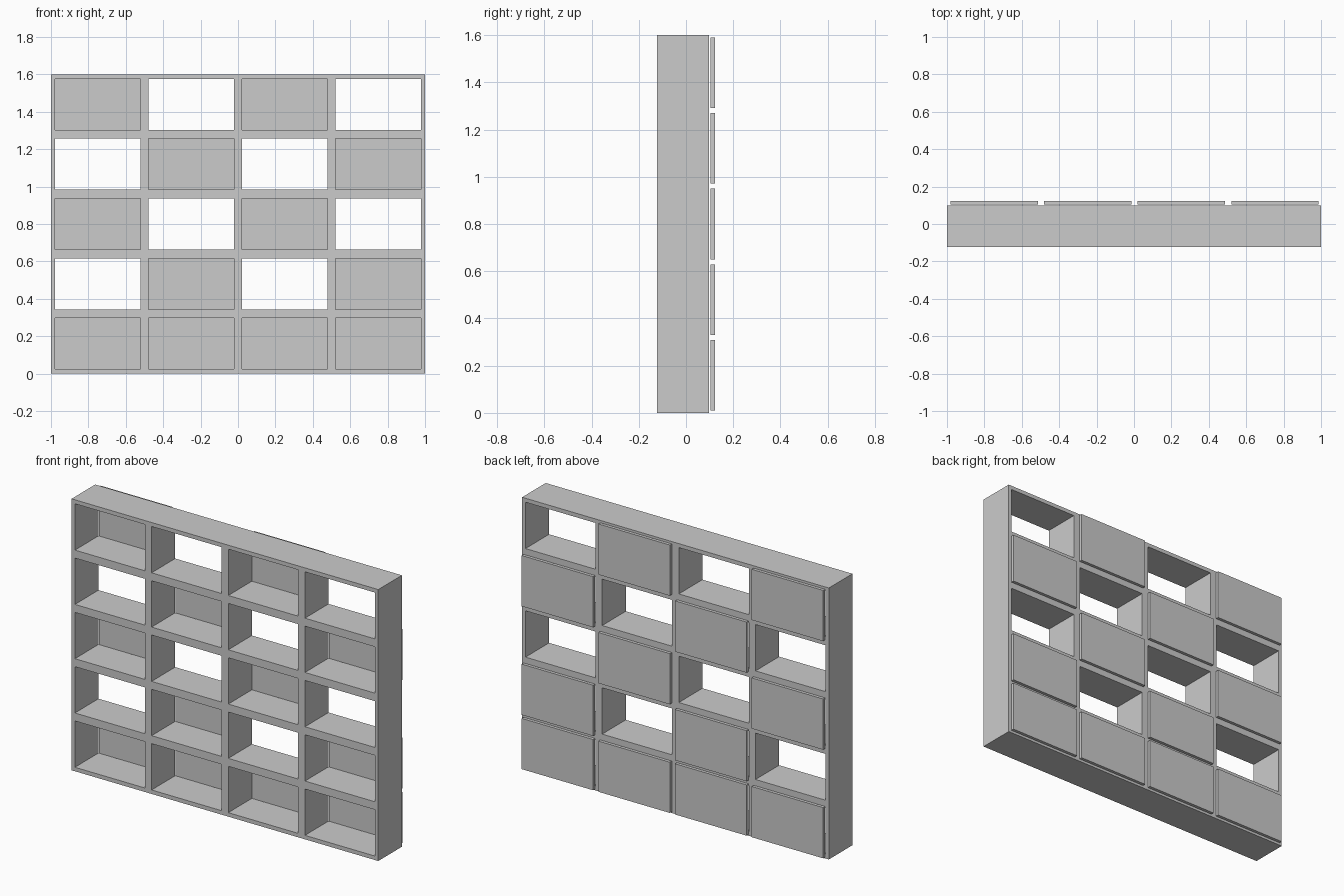
import bpy, bmesh

if "Cube" in bpy.data.objects:
    bpy.data.objects.remove(bpy.data.objects["Cube"])

COLS, ROWS = 4, 5
CELL_W, CELL_H = 0.5, 0.32
OPEN_W, OPEN_H = 0.456, 0.273
Y_FRONT, Y_BACK = -0.122, 0.098


def add_object(name, bm):
    bmesh.ops.recalc_face_normals(bm, faces=bm.faces)
    mesh = bpy.data.meshes.new(name)
    bm.to_mesh(mesh)
    bm.free()
    obj = bpy.data.objects.new(name, mesh)
    bpy.context.collection.objects.link(obj)
    return obj


def cell_centre(col, row):
    return -1 + CELL_W * (col + 0.5), CELL_H * (row + 0.5)


def edges(count, start, pitch, opening):
    vals = [start]
    for i in range(count):
        c = start + pitch * (i + 0.5)
        vals += [c - opening / 2, c + opening / 2]
    return vals + [start + pitch * count]


# Shelf frame: front grid with the openings left out, extruded to the back
xs = edges(COLS, -1, CELL_W, OPEN_W)
zs = edges(ROWS, 0, CELL_H, OPEN_H)
bm = bmesh.new()
grid = [[bm.verts.new((x, Y_FRONT, z)) for z in zs] for x in xs]
for i in range(len(xs) - 1):
    for j in range(len(zs) - 1):
        if i % 2 and j % 2:
            continue
        bm.faces.new((grid[i][j], grid[i + 1][j],
                      grid[i + 1][j + 1], grid[i][j + 1]))
res = bmesh.ops.extrude_face_region(bm, geom=bm.faces[:], use_keep_orig=True)
verts = [g for g in res["geom"] if isinstance(g, bmesh.types.BMVert)]
bmesh.ops.translate(bm, verts=verts, vec=(0, Y_BACK - Y_FRONT, 0))
add_object("shelf_frame", bm)

# Back panels: full bottom row, checkerboard above, standing just off the frame
for row in range(ROWS):
    for col in range(COLS):
        if row and (row + col) % 2:
            continue
        x, z = cell_centre(col, row)
        bm = bmesh.new()
        bmesh.ops.create_cube(bm, size=1)
        bmesh.ops.scale(bm, verts=bm.verts, vec=(0.466, 0.018, 0.299))
        bmesh.ops.translate(bm, verts=bm.verts, vec=(x + 0.003, 0.113, z))
        add_object(f"back_panel_{row}_{col}", bm)
